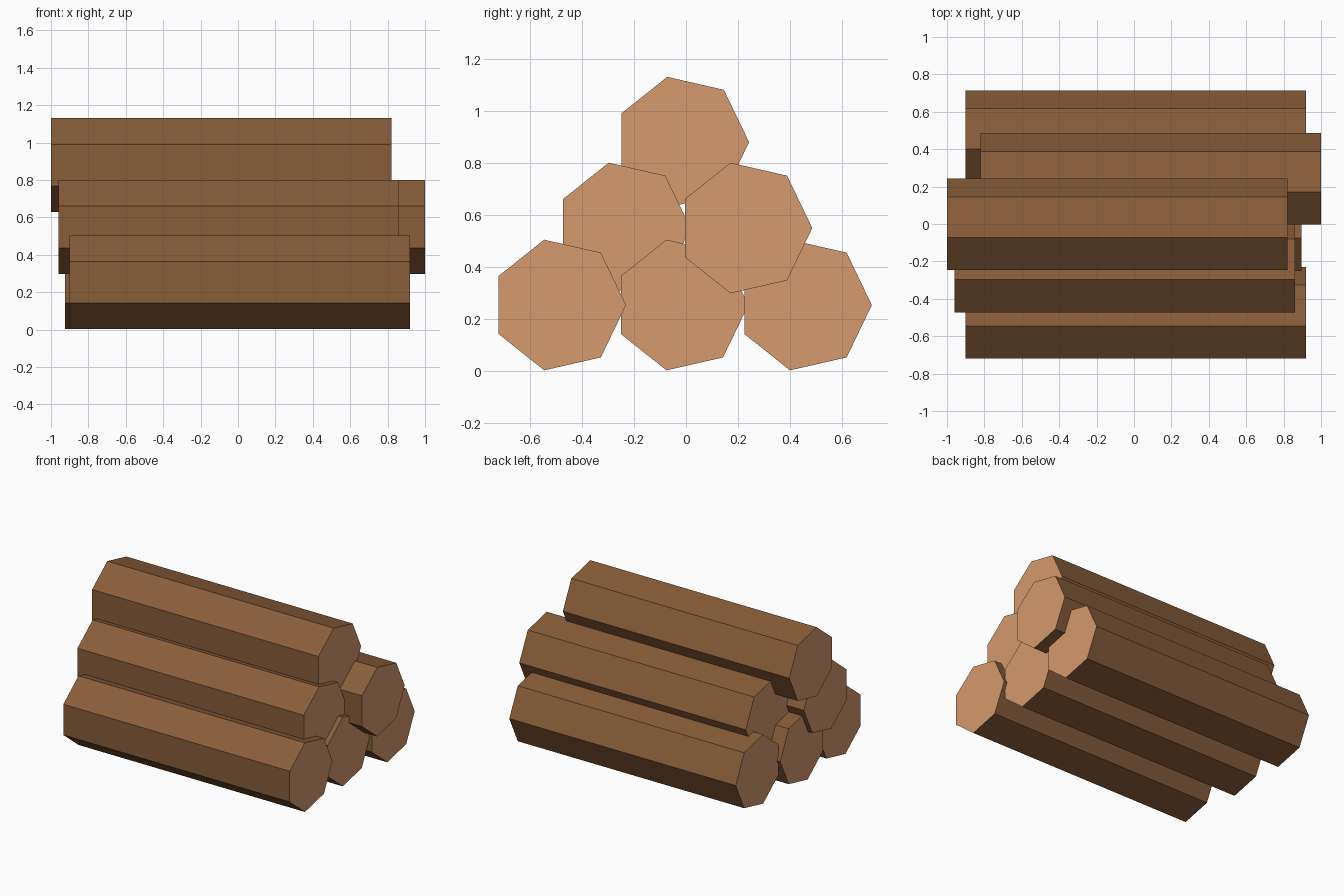
import bpy
import math

cube = bpy.data.objects.get("Cube")
if cube:
    bpy.data.objects.remove(cube, do_unlink=True)


def linear(c):
    c /= 255
    return c / 12.92 if c <= 0.04045 else ((c + 0.055) / 1.055) ** 2.4


def make_material(name, r, g, b):
    mat = bpy.data.materials.new(name)
    mat.use_nodes = True
    color = (linear(r), linear(g), linear(b), 1)
    mat.diffuse_color = color
    mat.node_tree.nodes["Principled BSDF"].inputs["Base Color"].default_value = color
    return mat


bark = make_material("brown bark", 136, 93, 57)
cut_wood = make_material("pale cut wood", 214, 154, 109)

RADIUS = 0.2575
LENGTH = 1.82


def add_log(name, x, y, z):
    # Seven-sided prism lying along x, one corner pointing to the back
    bpy.ops.mesh.primitive_cylinder_add(
        vertices=7, radius=RADIUS, depth=LENGTH,
        location=(x, y, z), rotation=(0, math.pi / 2, 0))
    log = bpy.context.object
    log.name = name
    log.data.materials.append(bark)
    log.data.materials.append(cut_wood)
    # Sawn ends are pale, sides are bark
    for face in log.data.polygons:
        face.material_index = 1 if abs(face.normal.z) > 0.9 else 0


# Bottom row
add_log("bottom_front_log", 0.01, -0.488, 0.253)
add_log("bottom_middle_log", -0.015, -0.018, 0.253)
add_log("bottom_back_log", 0.01, 0.457, 0.253)
# Middle row
add_log("middle_front_log", -0.05, -0.24, 0.549)
add_log("middle_back_log", 0.09, 0.228, 0.549)
# Top
add_log("top_log", -0.09, -0.015, 0.879)
